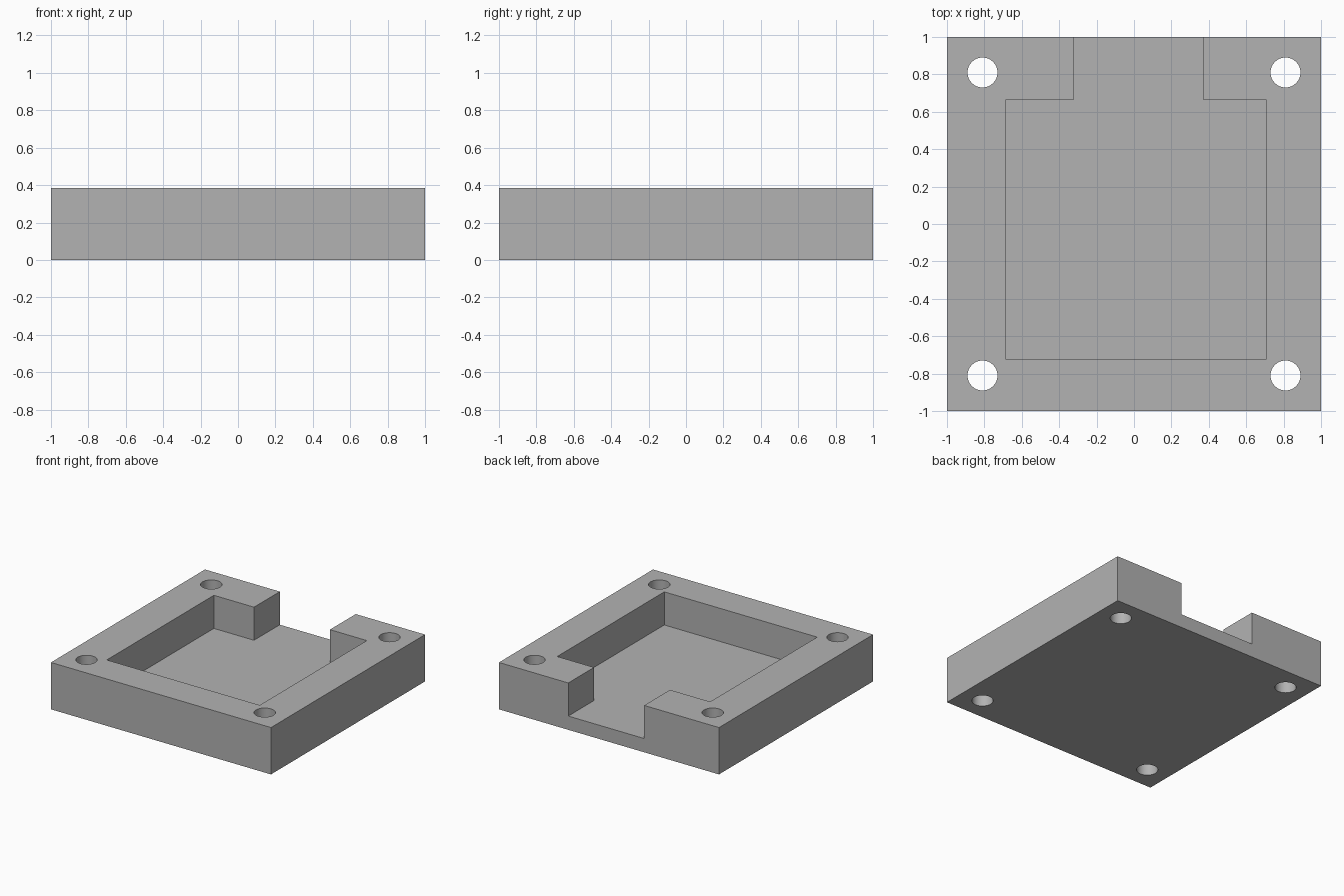
import bpy, bmesh
from math import cos, sin, tau, radians

HEIGHT, FLOOR = 0.385, 0.113
HOLE_POS, HOLE_R = 0.81, 0.08

cube = bpy.data.objects.get("Cube")
if cube:
    bpy.data.objects.remove(cube, do_unlink=True)

grey = bpy.data.materials.new("plain grey")
grey.use_nodes = True
grey.diffuse_color = (0.448, 0.448, 0.448, 1)
grey.node_tree.nodes["Principled BSDF"].inputs["Base Color"].default_value = grey.diffuse_color


def prism(name, outline, z0, z1):
    """Extrude a counter-clockwise xy outline from z0 to z1."""
    bm = bmesh.new()
    base = bm.faces.new([bm.verts.new((x, y, z0)) for x, y in outline])
    top = bmesh.ops.extrude_face_region(bm, geom=[base])["geom"]
    bmesh.ops.translate(bm, vec=(0, 0, z1 - z0),
                        verts=[g for g in top if isinstance(g, bmesh.types.BMVert)])
    bmesh.ops.recalc_face_normals(bm, faces=bm.faces)
    mesh = bpy.data.meshes.new(name)
    bm.to_mesh(mesh)
    bm.free()
    mesh.materials.append(grey)
    obj = bpy.data.objects.new(name, mesh)
    bpy.context.collection.objects.link(obj)
    return obj


def cut(body, cutter):
    """Subtract the cutter from the body and discard it."""
    cutter.hide_render = True
    mod = body.modifiers.new("cut", 'BOOLEAN')
    mod.operation, mod.solver, mod.object = 'DIFFERENCE', 'EXACT', cutter
    bpy.context.view_layer.objects.active = body
    bpy.ops.object.modifier_apply(modifier=mod.name)
    bpy.data.objects.remove(cutter, do_unlink=True)


# Solid square block
body = prism("tray_body", [(-1, -1), (1, -1), (1, 1), (-1, 1)], 0, HEIGHT)

# Square pocket with an opening through the back wall
left, right, front, back = 0.705, -0.685, -0.725, 0.665
gap_left, gap_right = 0.37, -0.32
cut(body, prism("pocket_cutter", [
    (right, front), (left, front), (left, back), (gap_left, back), (gap_left, 1.2),
    (gap_right, 1.2), (gap_right, back), (right, back)], FLOOR, HEIGHT + 0.2))

# Through hole in each corner
for sx in (-1, 1):
    for sy in (-1, 1):
        circle = [(sx * HOLE_POS + HOLE_R * cos(tau * i / 48),
                   sy * HOLE_POS + HOLE_R * sin(tau * i / 48)) for i in range(48)]
        cut(body, prism("hole_cutter", circle, -0.2, HEIGHT + 0.2))

# Smooth hole walls, sharp block edges
bpy.ops.object.select_all(action='DESELECT')
body.select_set(True)
bpy.context.view_layer.objects.active = body
bpy.ops.object.shade_smooth_by_angle(angle=radians(30))
